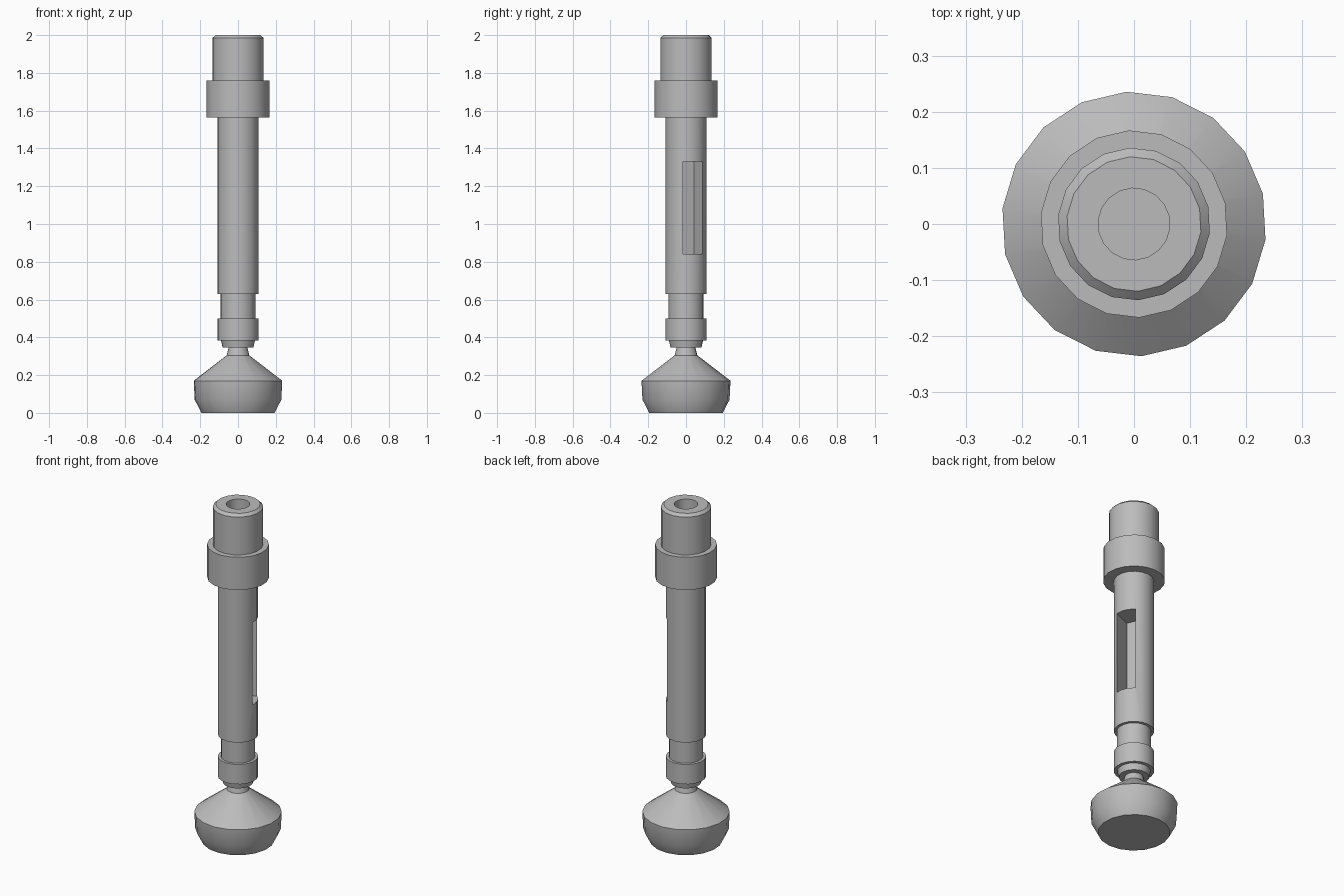
import bpy
import bmesh
import math

cube = bpy.data.objects.get("Cube")
if cube:
    bpy.data.objects.remove(cube, do_unlink=True)

SIDES = 18
TURN = math.radians(13.2)

steel = bpy.data.materials.new("steel grey")
steel.use_nodes = True
GREY = (0.5, 0.5, 0.5, 1)
steel.diffuse_color = GREY
steel.node_tree.nodes["Principled BSDF"].inputs["Base Color"].default_value = GREY


def lathe(name, profile):
    """Spin (radius, height) points around z; radius 0 closes an end."""
    bm = bmesh.new()
    rings = []
    for r, z in profile:
        count = SIDES if r else 1
        rings.append([bm.verts.new((r * math.cos(TURN + math.tau * i / SIDES),
                                    r * math.sin(TURN + math.tau * i / SIDES), z))
                      for i in range(count)])
    for low, high in zip(rings, rings[1:]):
        for i in range(SIDES):
            j = (i + 1) % SIDES
            if len(low) == 1:
                bm.faces.new((low[0], high[j], high[i]))
            elif len(high) == 1:
                bm.faces.new((low[i], low[j], high[0]))
            else:
                bm.faces.new((low[i], low[j], high[j], high[i]))
    mesh = bpy.data.meshes.new(name)
    bm.to_mesh(mesh)
    bm.free()
    mesh.materials.append(steel)
    obj = bpy.data.objects.new(name, mesh)
    bpy.context.collection.objects.link(obj)
    return obj


def activate(obj):
    bpy.ops.object.select_all(action='DESELECT')
    obj.select_set(True)
    bpy.context.view_layer.objects.active = obj


# Swivel foot with conical top
foot = lathe("foot", [(0, 0), (0.195, 0), (0.231, 0.07), (0.236, 0.17), (0.06, 0.305)])

# Narrow neck, lower ring and sliding rod
plunger = lathe("plunger", [
    (0.06, 0.305), (0.05, 0.345), (0.082, 0.345), (0.09, 0.382), (0.109, 0.382),
    (0.109, 0.5), (0.093, 0.5), (0.093, 0.63)])

# Barrel, upper collar and chamfered head with a blind bore
barrel = lathe("barrel", [
    (0, 0.63), (0.109, 0.63), (0.109, 1.565), (0.167, 1.565), (0.167, 1.76),
    (0.136, 1.76), (0.136, 1.985), (0.12, 2.0), (0.064, 2.0), (0.064, 1.76), (0, 1.76)])

# Rectangular slot cut into the side of the barrel
angle = math.radians(23)
near, far, z0, z1 = -0.024, 0.2, 0.84, 1.33
mid = (near + far) / 2
bpy.ops.mesh.primitive_cube_add(
    size=1, location=(mid * math.cos(angle), mid * math.sin(angle), (z0 + z1) / 2),
    rotation=(0, 0, angle))
cutter = bpy.context.object
cutter.name = "slot_cutter"
cutter.scale = (far - near, 0.112, z1 - z0)
cutter.hide_render = True
cutter.data.materials.append(steel)
bpy.context.view_layer.update()
cut = barrel.modifiers.new("slot", 'BOOLEAN')
cut.operation = 'DIFFERENCE'
cut.solver = 'EXACT'
cut.object = cutter
activate(barrel)
bpy.ops.object.modifier_apply(modifier=cut.name)
bpy.data.objects.remove(cutter, do_unlink=True)

for part in (foot, plunger, barrel):
    activate(part)
    bpy.ops.object.shade_smooth_by_angle(angle=math.radians(30))
